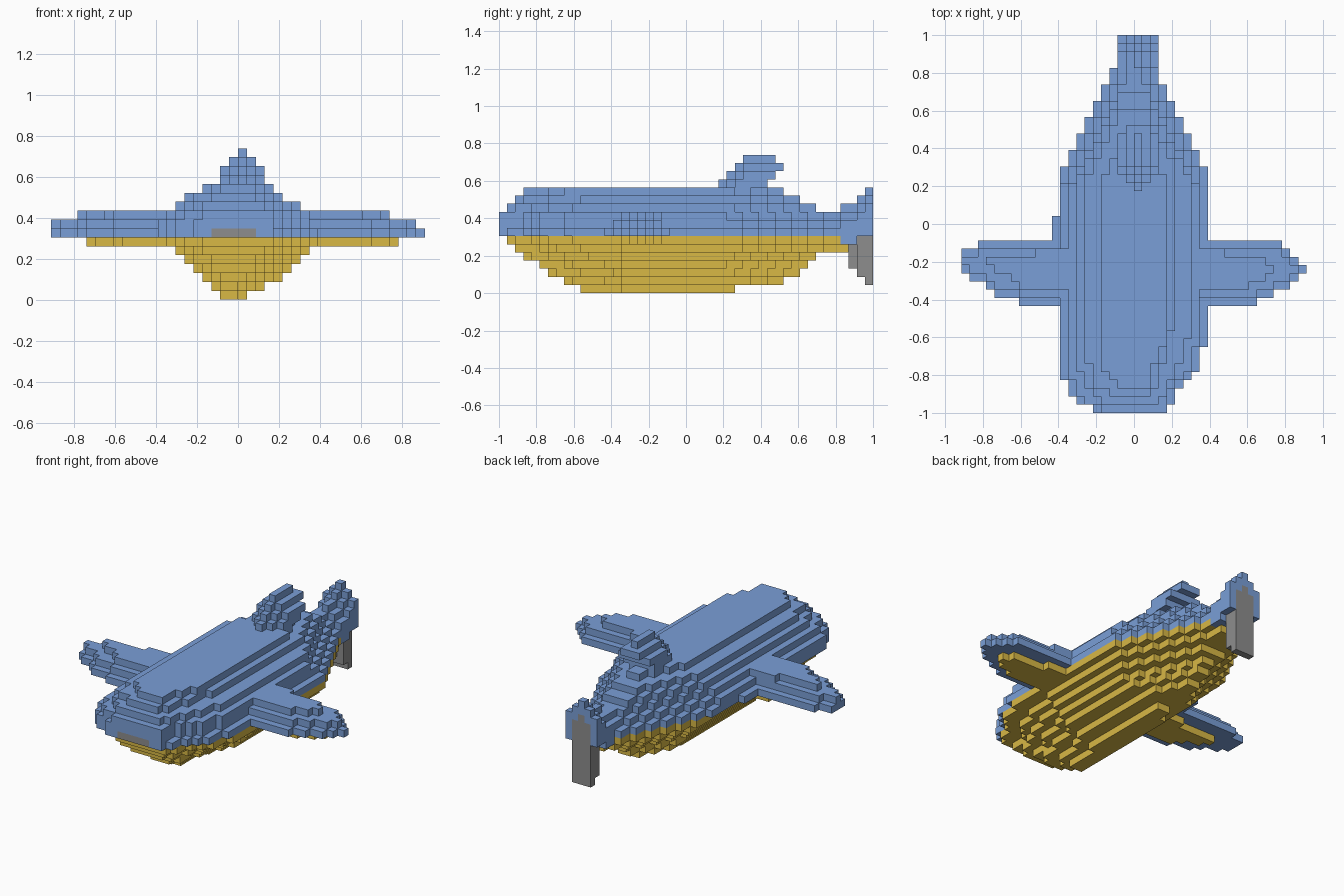
import bpy
import bmesh

if "Cube" in bpy.data.objects:
    bpy.data.objects.remove(bpy.data.objects["Cube"])

U = 2 / 46          # edge of one block
BELLY_TOP = 7       # layers below this are gold


def material(name, rgb):
    m = bpy.data.materials.new(name)
    m.use_nodes = True
    m.diffuse_color = (*rgb, 1)
    m.node_tree.nodes["Principled BSDF"].inputs["Base Color"].default_value = (*rgb, 1)
    return m


BLUE, GOLD, GREY = range(3)
materials = [material("blue", (0.195, 0.345, 0.68)),
             material("gold", (0.69, 0.48, 0.06)),
             material("grey", (0.27, 0.27, 0.27))]

cells = {}          # block position -> (part, colour)


def put(part, xs, y, z, colour=None):
    """Fill a row of blocks, keeping blocks that are already taken."""
    for x in xs:
        shade = colour if colour is not None else (GOLD if z < BELLY_TOP else BLUE)
        cells.setdefault((x, y, z), (part, shade))


# Upright tail fluke: grey blade below and behind, blue root and crest
for y, low, half in ((43, 3, 0), (44, 2, 1), (45, 1, 1)):
    for z in range(low, 7 if y > 43 else 6):
        put("tail_fluke", range(-half, half + 1), y, z, GREY)
for z in range(7, 11):
    put("tail_fluke", range(-1, 2) if z < 10 else [0], 45, z, GREY)
for y, top in ((42, 10), (43, 10), (44, 11), (45, 12)):
    for z in range(7 if y > 43 else 6, top + 1):
        half = min(2, top - z)
        put("tail_fluke", range(-half, half + 1), y, z, BLUE)
put("tail_fluke", range(-1, 2), 42, 5, GOLD)

# Mouth: grey strip on the snout
put("mouth", range(-3, 2), 0, 7, GREY)

# Body layers from the keel up: left edge, right edge, nose, rear end, rear half width
layers = [(2, 1, 9, 29, 1), (3, 3, 8, 35, 1), (4, 5, 6, 37, 1), (5, 6, 5, 38, 1),
          (6, 7, 3, 39, 2), (7, 8, 2, 42, 2), (8, 9, 1, 42, 3), (9, 9, 0, 42, 3),
          (9, 8, 0, 42, 2), (8, 8, 0, 42, 1), (7, 7, 1, 39, 2), (6, 5, 2, 37, 2),
          (4, 4, 3, 35, 1)]
nose_left = (5, 7, 8, 8)                 # ninths of the full half width
nose_right = (4, 5, 5, 6, 7, 8, 8, 8)


def nose_half(full, ramp, d):
    return round(full * ramp[d] / 9) if d < len(ramp) else full


for z, (left, right, nose, rear, tip) in enumerate(layers):
    for y in range(nose, rear):
        back = tip + (rear - 1 - y) // 2
        lo = min(back, nose_half(left, nose_left, y - nose))
        hi = min(back, nose_half(right, nose_right, y - nose))
        if z < 6 and y < 15:             # belly is slimmer ahead of the fin
            hi -= 1
        put("body", range(-lo, hi), y, z)

# Side fins: reach of each row from front to back, smaller on top and below
reaches = {"right_fin": (14, 17, 18, 20, 21, 21, 21, 19),
           "left_fin": (15, 17, 19, 20, 21, 20, 19, 18)}
margins = {"right_fin": {6: 4, 8: 0, 9: 3}, "left_fin": {6: 2, 8: 0, 9: 3}}
for part, reach in reaches.items():
    for n in range(8):
        rows = {7: reach[n]}
        if 0 < n < 7:
            for z, margin in margins[part].items():
                trim = 4 if n in (1, 6) and z != 8 else 0
                rows[z] = min(reach[n - 1:n + 2]) - margin - trim
        for z, r in rows.items():
            put(part, range(-r, 0) if part == "right_fin" else range(r), 13 + n, z)
for y in range(21, 24):
    put("right_fin", [-10], y, 7)

# Back fin: swept backwards, narrowing upwards
for z, start, end, half in ((13, 27, 33, 2), (14, 28, 34, 2),
                            (15, 29, 35, 1), (16, 30, 34, 0)):
    for y in range(start, end):
        w = min(half, y - start)
        put("back_fin", range(-w, w + 1), y, z)


# Turn each part into a mesh of its outer block faces
def build(part):
    bm = bmesh.new()
    verts = {}

    def corner(p):
        key = tuple(p)
        if key not in verts:
            verts[key] = bm.verts.new((key[0] * U, key[1] * U - 1, key[2] * U))
        return verts[key]

    for cell, (owner, colour) in cells.items():
        if owner != part:
            continue
        for axis in range(3):
            for side in (0, 1):
                step = [0, 0, 0]
                step[axis] = 1 if side else -1
                if tuple(c + s for c, s in zip(cell, step)) in cells:
                    continue
                b, c = (axis + 1) % 3, (axis + 2) % 3
                quad = []
                for du, dv in ((0, 0), (1, 0), (1, 1), (0, 1)):
                    p = list(cell)
                    p[axis] += side
                    p[b] += du
                    p[c] += dv
                    quad.append(corner(p))
                face = bm.faces.new(quad if side else quad[::-1])
                face.material_index = colour
    mesh = bpy.data.meshes.new(part)
    bm.to_mesh(mesh)
    bm.free()
    for m in materials:
        mesh.materials.append(m)
    bpy.context.collection.objects.link(bpy.data.objects.new(part, mesh))


for part in ("body", "mouth", "left_fin", "right_fin", "back_fin", "tail_fluke"):
    build(part)
